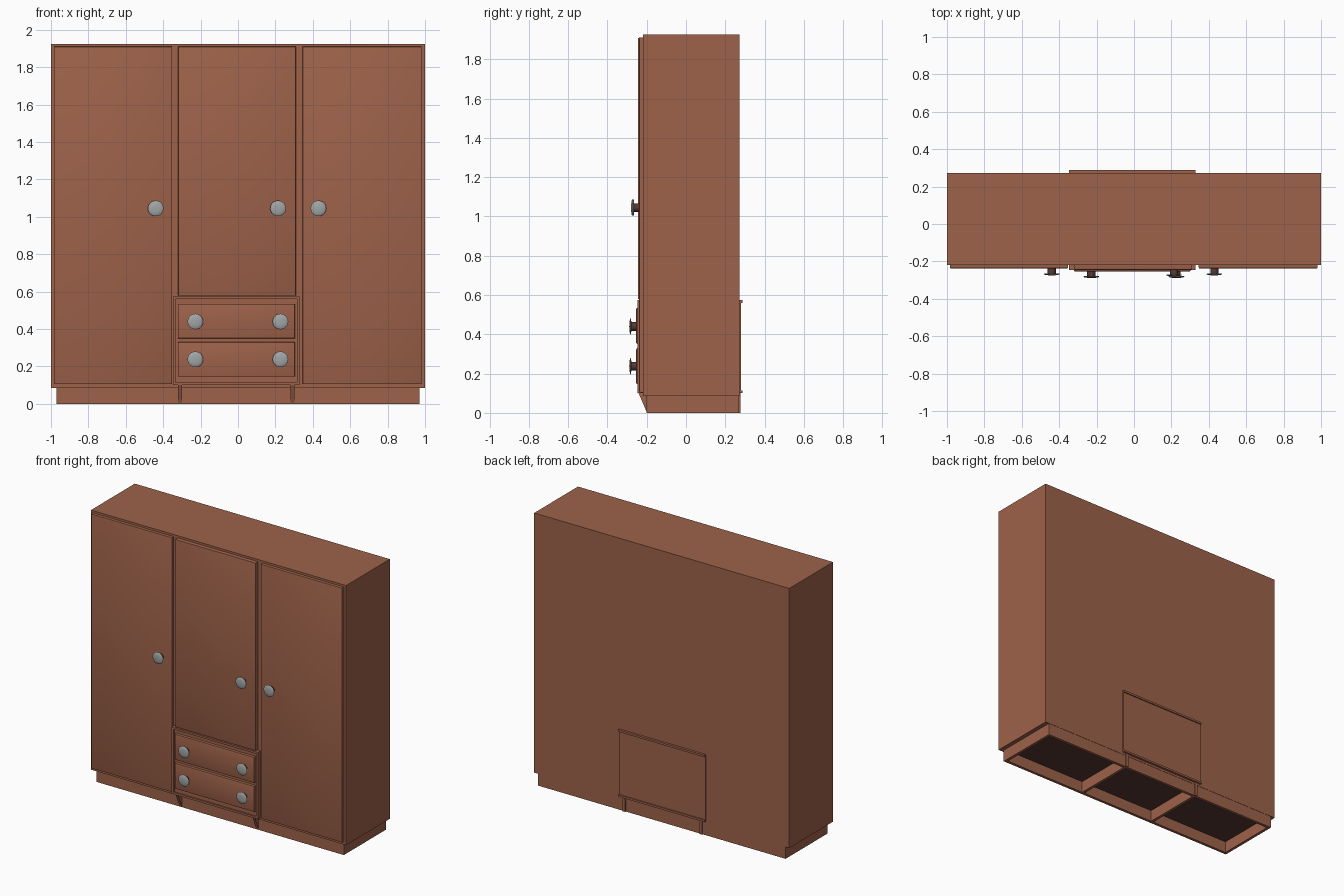
import bpy, bmesh, math
from mathutils import Matrix

if "Cube" in bpy.data.objects:
    bpy.data.objects.remove(bpy.data.objects["Cube"])


def material(name, rgb):
    m = bpy.data.materials.new(name)
    m.diffuse_color = (*rgb, 1)
    m.use_nodes = True
    m.node_tree.nodes["Principled BSDF"].inputs["Base Color"].default_value = m.diffuse_color
    return m


WOOD = material("brown_wood", (0.34, 0.122, 0.068))
DARK = material("dark_wood", (0.10, 0.04, 0.032))
METAL = material("grey_metal", (0.36, 0.38, 0.38))


def finish(name, bm, mat, smooth=False):
    bmesh.ops.recalc_face_normals(bm, faces=bm.faces)
    me = bpy.data.meshes.new(name)
    bm.to_mesh(me)
    bm.free()
    me.materials.append(mat)
    ob = bpy.data.objects.new(name, me)
    bpy.context.collection.objects.link(ob)
    if smooth:
        bpy.ops.object.select_all(action='DESELECT')
        ob.select_set(True)
        bpy.context.view_layer.objects.active = ob
        bpy.ops.object.shade_smooth_by_angle(angle=math.radians(40))
    return ob


def box(name, x, y, z, mat=WOOD, bevel=0):
    bm = bmesh.new()
    bmesh.ops.create_cube(bm, size=1)
    for v in bm.verts:
        v.co = [r[0] + (c + 0.5) * (r[1] - r[0]) for c, r in zip(v.co, (x, y, z))]
    if bevel:
        # round only the front edges
        front = [e for e in bm.edges if all(v.co.y < y[0] + 1e-5 for v in e.verts)]
        bmesh.ops.bevel(bm, geom=front, offset=bevel, segments=2, profile=0.5, affect='EDGES')
    return finish(name, bm, mat, bevel > 0)


def lathe(name, x, y, z, profile, mat, n=20):
    # profile: (radius, distance forward from y)
    bm = bmesh.new()
    vs = [bm.verts.new((r, 0, d)) for r, d in profile]
    edges = [bm.edges.new(p) for p in zip(vs, vs[1:])]
    bmesh.ops.spin(bm, geom=vs + edges, cent=(0, 0, 0), axis=(0, 0, 1),
                   angle=2 * math.pi, steps=n)
    bmesh.ops.remove_doubles(bm, verts=bm.verts, dist=1e-5)
    bmesh.ops.transform(bm, verts=bm.verts,
                        matrix=Matrix.Translation((x, y, z)) @ Matrix.Rotation(math.pi / 2, 4, 'X'))
    return finish(name, bm, mat, True)


def knob(name, x, y, z):
    lathe(name + "_stem", x, y, z, [(0, -0.005), (0.022, -0.005), (0.022, 0.028), (0, 0.028)], DARK)
    lathe(name + "_cap", x, y, z,
          [(0, 0.026), (0.04, 0.027), (0.042, 0.030), (0.038, 0.033), (0.02, 0.036), (0, 0.037)], METAL)


# Main cabinet
box("cabinet_body", (-1, 1), (-0.218, 0.272), (0.085, 1.925))
box("underside_panel", (-0.95, 0.95), (-0.18, 0.25), (0.081, 0.086), DARK)

# Open plinth frame
box("plinth_front", (-0.97, 0.97), (-0.2, -0.18), (0, 0.086))
box("plinth_back", (-0.97, 0.97), (0.25, 0.27), (0, 0.086))
for s, side in ((-1, "left"), (1, "right")):
    box("plinth_" + side, sorted((s * 0.97, s * 0.95)), (-0.2, 0.27), (0, 0.086))

# Plinth cross boards with slanted front ends
for i, x in enumerate((-0.31, 0.292)):
    bm = bmesh.new()
    f = bm.faces.new([bm.verts.new((x - 0.01, y, z)) for y, z in
                      ((-0.198, 0), (0.278, 0), (0.278, 0.102), (-0.242, 0.102))])
    ext = bmesh.ops.extrude_face_region(bm, geom=[f])["geom"]
    bmesh.ops.translate(bm, vec=(0.02, 0, 0),
                        verts=[g for g in ext if isinstance(g, bmesh.types.BMVert)])
    finish("plinth_cross_board_%d" % i, bm, WOOD)

# Doors
box("left_door", (-0.985, -0.352), (-0.238, -0.215), (0.105, 1.91), bevel=0.006)
box("middle_door", (-0.32, 0.31), (-0.245, -0.215), (0.578, 1.91), bevel=0.006)
box("right_door", (0.346, 0.982), (-0.238, -0.215), (0.105, 1.91), bevel=0.006)

# Drawer box, passing right through to the back
box("drawer_box", (-0.345, 0.328), (-0.236, 0.28), (0.11, 0.565))
for name, z in (("top", 0.56), ("bottom", 0.1)):
    box("drawer_box_%s_board" % name, (-0.347, 0.33), (-0.247, 0.288), (z, z + 0.014))
for name, x in (("left", -0.347), ("right", 0.316)):
    box("drawer_box_%s_board" % name, (x, x + 0.014), (-0.247, 0.278), (0.1, 0.574))

# Drawers
for name, z in (("lower", 0.145), ("upper", 0.35)):
    box(name + "_drawer", (-0.322, 0.305), (-0.254, -0.23), (z, z + 0.185), bevel=0.008)

# Knobs
for name, x, y in (("left_door", -0.44, -0.238), ("middle_door", 0.214, -0.243),
                   ("right_door", 0.43, -0.238)):
    knob(name + "_knob", x, y, 1.045)
for row, z in (("lower", 0.238), ("upper", 0.44)):
    for side, x in (("left", -0.228), ("right", 0.227)):
        knob("%s_drawer_%s_knob" % (row, side), x, -0.252, z)
